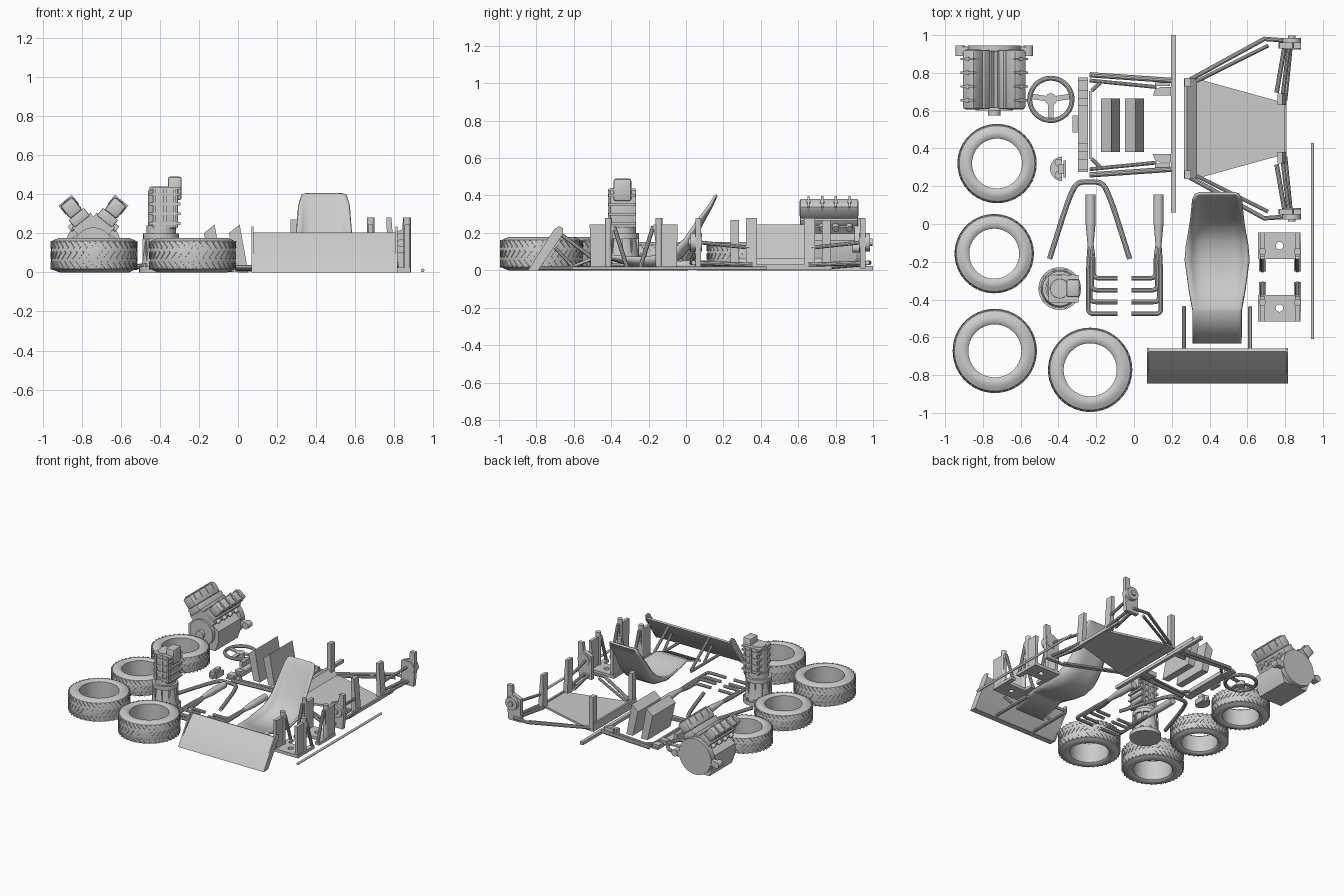
import bpy, bmesh, math
from mathutils import Vector, Matrix

if "Cube" in bpy.data.objects:
    bpy.data.objects.remove(bpy.data.objects["Cube"])

def obj(name, bm):
    bmesh.ops.recalc_face_normals(bm, faces=bm.faces)
    me = bpy.data.meshes.new(name)
    bm.to_mesh(me); bm.free()
    o = bpy.data.objects.new(name, me)
    bpy.context.collection.objects.link(o)
    return o

def box(c, s, ry=0, rz=0, bev=0):
    bm = bmesh.new()
    bmesh.ops.create_cube(bm, size=1)
    bmesh.ops.scale(bm, vec=s, verts=bm.verts)
    if bev:
        bmesh.ops.bevel(bm, geom=bm.edges[:], offset=bev, segments=2, affect='EDGES', profile=0.5)
    bmesh.ops.transform(bm, matrix=Matrix.Translation(c) @ Matrix.Rotation(rz, 4, 'Z') @ Matrix.Rotation(ry, 4, 'Y'), verts=bm.verts)
    return obj("box", bm)

def cyl(a, b, r, r2=None, n=20):
    a, b = Vector(a), Vector(b)
    bm = bmesh.new()
    bmesh.ops.create_cone(bm, cap_ends=True, segments=n, radius1=r, radius2=r if r2 is None else r2, depth=(b - a).length)
    q = (b - a).to_track_quat('Z', 'Y').to_matrix().to_4x4()
    bmesh.ops.transform(bm, matrix=Matrix.Translation((a + b) / 2) @ q, verts=bm.verts)
    return obj("cyl", bm)

def prism(pts, axis, lo, hi):
    place = {'x': lambda u, v, t: (t, u, v), 'y': lambda u, v, t: (u, t, v), 'z': lambda u, v, t: (u, v, t)}[axis]
    bm = bmesh.new()
    A, B = [[bm.verts.new(place(u, v, t)) for u, v in pts] for t in (lo, hi)]
    bm.faces.new(A); bm.faces.new(B[::-1])
    for i in range(len(pts)):
        j = (i + 1) % len(pts)
        bm.faces.new((A[i], A[j], B[j], B[i]))
    return obj("prism", bm)

def lathe(pts, c, n=48):
    bm = bmesh.new()
    rings = [[bm.verts.new((c[0] + r * math.cos(2 * math.pi * k / n), c[1] + r * math.sin(2 * math.pi * k / n), z))
              for k in range(n)] for r, z in pts]
    for i in range(len(rings)):
        p, q = rings[i], rings[(i + 1) % len(rings)]
        for k in range(n):
            bm.faces.new((p[k], p[(k + 1) % n], q[(k + 1) % n], q[k]))
    return obj("lathe", bm)

def tube(pts, r, smooth=True):
    cu = bpy.data.curves.new("tube", 'CURVE')
    cu.dimensions, cu.bevel_depth, cu.bevel_resolution, cu.use_fill_caps = '3D', r, 3, True
    sp = cu.splines.new('NURBS' if smooth else 'POLY')
    sp.points.add(len(pts) - 1)
    for p, co in zip(sp.points, pts):
        p.co = (*co, 1)
    if smooth:
        sp.order_u, sp.use_endpoint_u, sp.resolution_u = 3, True, 6
    o = bpy.data.objects.new("tube", cu)
    bpy.context.collection.objects.link(o)
    bpy.ops.object.select_all(action='DESELECT')
    o.select_set(True); bpy.context.view_layer.objects.active = o
    bpy.ops.object.convert(target='MESH')
    return bpy.context.object

def join(name, parts):
    bpy.ops.object.select_all(action='DESELECT')
    for p in parts:
        p.select_set(True)
    bpy.context.view_layer.objects.active = parts[0]
    if len(parts) > 1:
        bpy.ops.object.join()
    o = bpy.context.object
    o.name = name
    bpy.ops.object.shade_smooth_by_angle(angle=math.radians(35))
    return o

# tyres with raised slanted tread bars
for i, (x, y, R, h) in enumerate([(-.725, .32, .21, .15), (-.74, -.157, .21, .15), (-.737, -.672, .223, .177), (-.232, -.772, .223, .177)]):
    ri = R * .63
    prof = [(ri, .012), (ri + .012, .002), (ri + .035, 0), (R - .03, .006), (R - .01, .016), (R - .004, .03)]
    prof = prof + [(r, h - z) for r, z in reversed(prof)]
    parts = [lathe(prof, (x, y), 64)]
    for k in range(40):
        a = 2 * math.pi * k / 40
        for row, tilt in ((-.3, .7), (0, -.7), (.3, .7)):
            t = a + (row != 0) * math.pi / 40
            b = box((0, 0, 0), (.007, .01, h * .25))
            b.data.transform(Matrix.Translation((x, y, h / 2 + row * h)) @ Matrix.Rotation(t, 4, 'Z')
                             @ Matrix.Translation((R - .004, 0, 0)) @ Matrix.Rotation(tilt, 4, 'X'))
            parts.append(b)
    join(f"tyre_{i}", parts)

# V engine
ex = -.74
p = [prism([(ex - .1, 0), (ex + .1, 0), (ex + .13, .08), (ex + .13, .16), (ex + .05, .22), (ex - .05, .22), (ex - .13, .16), (ex - .13, .08)], 'y', .63, .91),
     cyl((ex, .6, .13), (ex, .64, .13), .1, n=32), cyl((ex, .575, .12), (ex, .61, .12), .032),
     cyl((ex, .9, .14), (ex, .945, .14), .14, n=32), box((ex, .92, .12), (.36, .04, .05), bev=.008),
     box((ex, .77, .235), (.07, .29, .05))]
p += [box((ex, .645 + k * .036, .265), (.085, .016, .03)) for k in range(8)]
for s in (-1, 1):
    a = s * .68
    d, w = Vector((math.sin(a), 0, math.cos(a))), Vector((s * math.cos(a), 0, -s * math.sin(a)))
    o = Vector((ex, .765, .19))
    p += [box(o + d * .04, (.12, .3, .12), a), box(o + d * .115, (.1, .31, .05), a, bev=.006),
          box(o + d * .18, (.08, .315, .085), a, bev=.014), cyl((ex + s * .18, .89, .12), (ex + s * .18, .945, .12), .026)]
    for k in range(4):
        q = o + Vector((0, -.11 + k * .073, 0))
        p += [cyl(q + d * .1 + w * .03, q + d * .1 + w * .075, .018, n=12), cyl(q + d * .2, q + d * .23, .012, n=10),
              box(q + d * .2, (.088, .012, .06), a), cyl(q + d * .03 + w * .05, q + d * .03 + w * .085, .013, n=10)]
join("engine", p)

# gearbox standing on its bell housing
gx, gy = -.393, -.342
p = [cyl((gx, gy, a), (gx, gy, b), r, r2, 32) for a, b, r, r2 in
     ((0, .03, .113, .113), (.03, .17, .1, .08), (.17, .2, .092, .092), (.2, .24, .075, .075), (.24, .42, .068, .068), (.42, .44, .06, .05))]
p += [box((gx + .02, gy, .33), (.13, .13, .21), bev=.008), box((gx + .07, gy + .002, .43), (.07, .095, .12), bev=.012)]
p += [box((gx + .02, gy, z), (.158, .145, .014)) for z in (.25, .3, .35, .4, .43)]
p += [box((gx + .02 + dx, gy, .33), (.014, .15, .2)) for dx in (-.055, 0, .05)]
for k in range(10):
    a = k * math.pi / 5
    c, s = math.cos(a), math.sin(a)
    p += [cyl((gx + c * .1, gy + s * .1, .02), (gx + c * .1, gy + s * .1, .045), .01, n=8),
          box((gx + c * .085, gy + s * .085, .1), (.02, .01, .14), rz=a)]
join("gearbox", p)

# steering wheel
sx, sy = -.44, .66
p = [lathe([(.112 + .013 * math.cos(t * math.pi / 5), .03 + .013 * math.sin(t * math.pi / 5)) for t in range(10)], (sx, sy)),
     cyl((sx, sy, 0), (sx, sy, .035), .032)]
p += [box((sx + .06 * math.cos(a), sy + .06 * math.sin(a), .028), (.1, .028, .01), rz=a) for a in (0.15, math.pi - .15, -math.pi / 2)]
join("steering_wheel", p)

# pedal bracket
half = [(-.38 + .065 * math.cos(math.radians(a)), .292 + .065 * math.sin(math.radians(a))) for a in range(90, 271, 20)]
join("pedal_bracket", [prism(half, 'z', 0, .02), box((-.385, .292, .04), (.03, .05, .05)),
     cyl((-.4, .325, 0), (-.4, .325, .05), .02), cyl((-.4, .26, 0), (-.4, .26, .05), .02), box((-.366, .292, .02), (.012, .09, .04))])

# ladder frame with cross bar
p = [box((.21, .53, .012), (.026, .94, .024)), box((-.27, .525, .015), (.055, .5, .012)), box((-.312, .53, .03), (.026, .09, .06)),
     box((-.232, .525, .02), (.014, .36, .03))]
for s in (-1, 1):
    Y = lambda v: .525 + s * v
    p += [tube([(-.235, Y(.265), .018), (.2, Y(.235), .018)], .014, False), tube([(-.235, Y(.235), .018), (.12, Y(.2), .018)], .01, False),
          tube([(-.225, Y(.18), .018), (-.18, Y(.222), .018)], .01, False), box((-.27, Y(.21), .025), (.055, .055, .03)),
          box((-.27, Y(.12), .022), (.055, .04, .03)),
          prism([(.1, Y(.155)), (.195, Y(.155)), (.195, Y(.2)), (.14, Y(.2)), (.11, Y(.185))], 'z', .005, .04), box((.15, Y(.215), .03), (.08, .02, .05))]
join("ladder_frame", p)

# leaning radiators
for i, x in enumerate((0, .128)):
    join(f"radiator_{i}", [prism([(-.175 + x, .2), (-.12 + x, .245), (-.075 + x, 0), (-.13 + x, 0)], 'y', .38, .665)])

# exhaust headers, mirrored about x = -0.05
for name, s in (("left", -1), ("right", 1)):
    X = lambda v: -.05 + s * v
    p = [cyl((X(.18), .0, .027), (X(.18), .155, .027), .026), cyl((X(.18), -.12, .027), (X(.18), .0, .027), .015, .026)]
    for k in range(4):
        y, x, z = -.287 - k * .063, .165 + .009 * k, .018 + .008 * (k % 2)
        p.append(tube([(X(.18), -.08, .027), (X(x), -.18, z), (X(x), y + .06, z), (X(x), y, z), (X(x - .06), y, z), (X(.037), y, z)], .012))
    join(name + "_exhaust", p)

# roll hoop and loose rod
join("roll_hoop", [tube([(-.447, -.185, .015), (-.38, .03, .015), (-.335, .16, .015), (-.30, .222, .015), (-.235, .222, .015),
                         (-.17, .222, .015), (-.135, .16, .015), (-.09, .03, .015), (-.023, -.185, .015)], .014)])
join("rod", [cyl((.945, -.61, .01), (.945, .43, .01), .009)])

# rear floor frame with uprights, mirrored about y = 0.505
p = [prism([(.33, .24), (.33, .77), (.8, .64), (.8, .37)], 'z', .004, .02), prism([(.265, 0), (.265, .065), (.28, .065), (.335, .015), (.335, 0)], 'y', .24, .77),
     box((.8, .505, .018), (.014, .55, .025))]
for s in (-1, 1):
    Y = lambda v: .505 + s * v
    p += [box((.285, Y(.245), .135), (.035, .045, .27)), prism([(.76, .28), (.785, .28), (.805, .01), (.765, .01)], 'y', Y(.125), Y(.185)),
          tube([(.28, Y(.25), .02), (.69, Y(.475), .04), (.82, Y(.465), .04)], .012, False),
          tube([(.33, Y(.25), .015), (.71, Y(.44), .03)], .01, False),
          tube([(.80, Y(.45), .04), (.755, Y(.19), .03)], .012, False), tube([(.83, Y(.45), .04), (.8, Y(.15), .03)], .012, False),
          tube([(.82, Y(.44), .15), (.785, Y(.155), .12)], .011, False),
          prism([(.765, .01), (.875, .01), (.885, .12), (.885, .28), (.845, .28), (.84, .22), (.77, .19)], 'y', Y(.425), Y(.455)),
          cyl((.835, Y(.42), .15), (.835, Y(.48), .15), .05), cyl((.835, Y(.48), .15), (.835, Y(.492), .15), .02)]
join("rear_frame", p)

# side pods: holed plate, side walls, posts
for name, s, y0 in (("front", 1, -.515), ("back", -1, -.045)):
    Y = lambda v: y0 + s * v
    plate = join(name + "_pod", [box((.77, Y(.07), .012), (.225, .14, .024))])
    cut = cyl((.77, Y(.07), -.1), (.77, Y(.07), .1), .02)
    cut.hide_render = True
    m = plate.modifiers.new("hole", 'BOOLEAN'); m.object = cut
    bpy.context.view_layer.objects.active = plate
    bpy.ops.object.modifier_apply(modifier="hole")
    bpy.data.objects.remove(cut)
    p = [plate]
    for x in (.68, .865):
        p += [prism([(Y(.005), 0), (Y(.0), .245), (Y(.13), .245), (Y(.1), 0)], 'x', x - .012, x + .012),
              tube([(x, Y(.13), .235), (x, Y(.2), .015)], .012, False), box((x, Y(.13), .012), (.036, .155, .022)),
              cyl((x, Y(.1), .0), (x, Y(.1), .28), .019)]
    join(name + "_pod", p)

# seat shell: sections (y, z, half width, bolster rise) lofted
path = [(.165, .40, .09, 0), (.16, .395, .115, .004), (.135, .34, .13, .012), (.08, .24, .135, .03), (.03, .14, .142, .045), (-.02, .075, .15, .055), (-.09, .03, .16, .06),
        (-.19, .012, .167, .06), (-.29, .025, .155, .045), (-.37, .05, .145, .025), (-.445, .075, .132, .008), (-.46, .074, .13, .004), (-.63, .012, .13, 0)]
bm = bmesh.new()
rows = []
for i, (y, z, w, b) in enumerate(path):
    a, c = path[max(i - 1, 0)], path[min(i + 1, len(path) - 1)]
    t = Vector((0, c[0] - a[0], c[1] - a[1])).normalized()
    nrm = Vector((0, t.z, -t.y))
    rows.append([bm.verts.new(Vector((.44 + u * w, y, z)) + nrm * b * abs(u) ** 5) for u in [k / 6 for k in range(-6, 7)]])
for p0, p1 in zip(rows, rows[1:]):
    for k in range(12):
        bm.faces.new((p0[k], p0[k + 1], p1[k + 1], p1[k]))
seat = join("seat", [obj("seat", bm)])
m = seat.modifiers.new("thickness", 'SOLIDIFY'); m.thickness = .014; m.offset = 0

# wing with end plates and struts
foil = [(-.845, 0), (-.80, .0), (-.735, .08), (-.665, .19), (-.66, .2), (-.675, .205), (-.76, .115), (-.81, .055)]
p = [prism(foil, 'x', .08, .805)]
p += [prism([(-.845, 0), (-.79, 0), (-.66, .19), (-.657, .225), (-.68, .235), (-.705, .22)], 'x', x, x + .01) for x in (.07, .805)]
for x in (.265, .615):
    p += [tube([(x, -.665, .19), (x, -.44, .02)], .011, False), tube([(x, -.79, .012), (x, -.44, .012)], .011, False),
          tube([(x, -.70, .12), (x, -.6, .015)], .01, False)]
join("wing", p)
